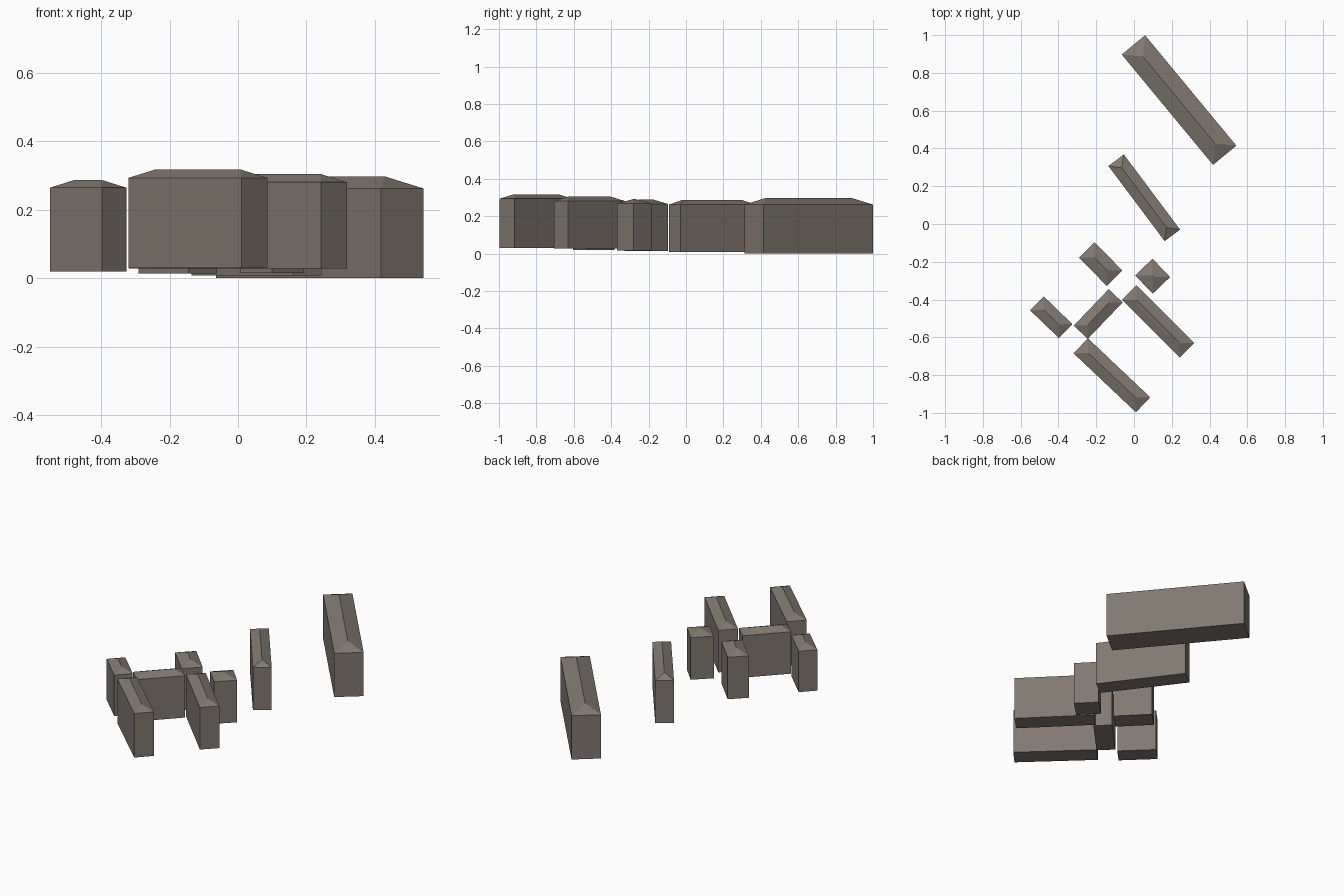
import bpy, bmesh
from mathutils import Vector

if "Cube" in bpy.data.objects:
    bpy.data.objects.remove(bpy.data.objects["Cube"])

stone = bpy.data.materials.new("warm grey stone")
stone.diffuse_color = (0.22, 0.19, 0.163, 1)
stone.use_nodes = True
stone.node_tree.nodes["Principled BSDF"].inputs["Base Color"].default_value = stone.diffuse_color


def hipped_block(name, x1, y1, x2, y2, width, base, eave, ridge):
    """Rectangular block along a centre line, closed by a hipped roof."""
    a, b = Vector((x1, y1, 0)), Vector((x2, y2, 0))
    along = (b - a).normalized()
    side = Vector((-along.y, along.x, 0)) * width / 2
    inset = along * min(width / 2, (b - a).length / 2 - 0.004)
    bm = bmesh.new()

    def vert(p, z):
        return bm.verts.new((p.x, p.y, z))

    plan = [a - side, b - side, b + side, a + side]
    low = [vert(p, base) for p in plan]
    top = [vert(p, eave) for p in plan]
    ra, rb = vert(a + inset, ridge), vert(b - inset, ridge)

    # floor and walls
    bm.faces.new(low[::-1])
    for i in range(4):
        j = (i + 1) % 4
        bm.faces.new((low[i], low[j], top[j], top[i]))
    # two long roof slopes and two hips
    bm.faces.new((top[0], top[1], rb, ra))
    bm.faces.new((top[1], top[2], rb))
    bm.faces.new((top[2], top[3], ra, rb))
    bm.faces.new((top[3], top[0], ra))
    bmesh.ops.recalc_face_normals(bm, faces=bm.faces)

    mesh = bpy.data.meshes.new(name)
    bm.to_mesh(mesh)
    bm.free()
    mesh.materials.append(stone)
    bpy.context.collection.objects.link(bpy.data.objects.new(name, mesh))


# centre line ends, width, then base, eave and ridge heights
hipped_block("large_hall", -0.003, 0.948, 0.48, 0.364, 0.16, 0.0, 0.262, 0.297)
hipped_block("long_house", -0.095, 0.338, 0.203, -0.06, 0.102, 0.007, 0.262, 0.287)
hipped_block("middle_house", -0.25, -0.137, -0.103, -0.287, 0.116, 0.014, 0.265, 0.29)
hipped_block("square_house", 0.052, -0.228, 0.145, -0.325, 0.127, 0.015, 0.267, 0.292)
hipped_block("east_wing", -0.025, -0.363, 0.28, -0.668, 0.108, 0.028, 0.28, 0.304)
hipped_block("west_house", -0.514, -0.42, -0.362, -0.567, 0.103, 0.019, 0.264, 0.287)
hipped_block("cross_wing", -0.097, -0.38, -0.282, -0.573, 0.102, 0.028, 0.279, 0.302)
hipped_block("south_wing", -0.282, -0.645, 0.048, -0.957, 0.11, 0.029, 0.293, 0.317)
